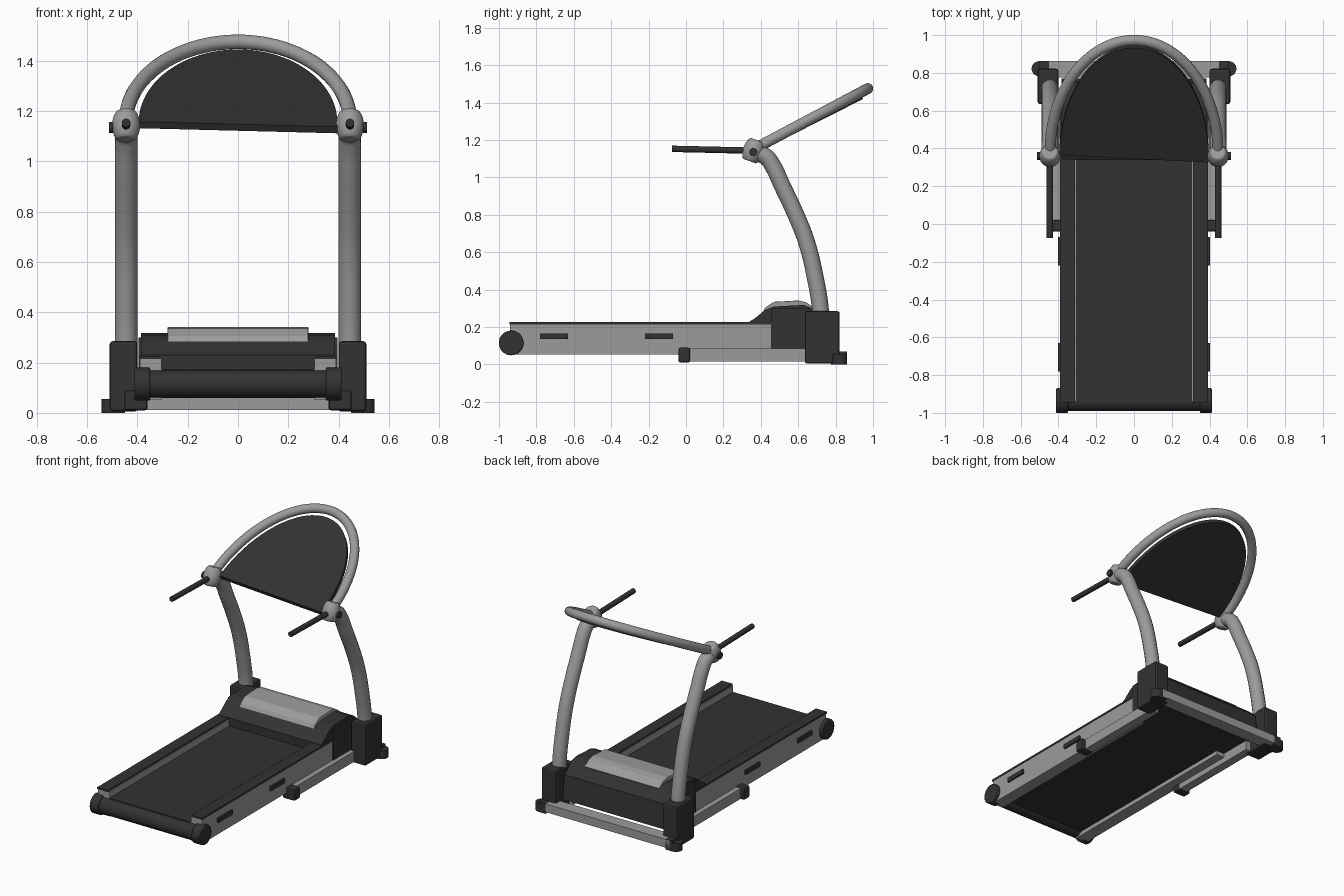
import bpy, bmesh, math
from mathutils import Vector

if "Cube" in bpy.data.objects:
    bpy.data.objects.remove(bpy.data.objects["Cube"])


def material(name, v):
    m = bpy.data.materials.new(name)
    m.diffuse_color = (v, v, v, 1)
    m.use_nodes = True
    m.node_tree.nodes["Principled BSDF"].inputs["Base Color"].default_value = m.diffuse_color
    return m


DARK = material("charcoal", 0.032)
GREY = material("satin grey", 0.33)


def finish(ob, mat, smooth=False, bevel=0):
    ob.data.materials.clear()
    ob.data.materials.append(mat)
    if bevel:
        b = ob.modifiers.new("soft edges", 'BEVEL')
        b.width, b.segments = bevel, 2
    if smooth:
        bpy.ops.object.select_all(action='DESELECT')
        ob.select_set(True)
        bpy.context.view_layer.objects.active = ob
        bpy.ops.object.shade_smooth_by_angle(angle=math.radians(40))
    return ob


def box(name, x, y, z, mat, bevel=0):
    """Box from (min, max) ranges."""
    bpy.ops.mesh.primitive_cube_add(size=1, location=[sum(r) / 2 for r in (x, y, z)])
    ob = bpy.context.object
    ob.name = name
    ob.scale = [r[1] - r[0] for r in (x, y, z)]
    bpy.ops.object.transform_apply(location=False, rotation=False, scale=True)
    return finish(ob, mat, bevel=bevel)


def side_box(name, x, y, z, mat, bevel=0):
    """Same box on the left and on the right."""
    for side, s in (("left", -1), ("right", 1)):
        box(f"{name}_{side}", sorted((x[0] * s, x[1] * s)), y, z, mat, bevel)


def rod(name, a, b, r, mat, bevel=0):
    a, b = Vector(a), Vector(b)
    bpy.ops.mesh.primitive_cylinder_add(vertices=32, radius=r, depth=(b - a).length,
                                        location=(a + b) / 2)
    ob = bpy.context.object
    ob.name = name
    ob.rotation_euler = (b - a).to_track_quat('Z', 'Y').to_euler()
    return finish(ob, mat, True, bevel)


def tube(name, pts, r, mat):
    cu = bpy.data.curves.new(name, 'CURVE')
    cu.dimensions = '3D'
    cu.bevel_depth, cu.bevel_resolution = r, 6
    cu.use_fill_caps = True
    cu.resolution_u = 8
    sp = cu.splines.new('BEZIER')
    sp.bezier_points.add(len(pts) - 1)
    for bp, p in zip(sp.bezier_points, pts):
        bp.co = p
        bp.handle_left_type = bp.handle_right_type = 'AUTO'
    ob = bpy.data.objects.new(name, cu)
    bpy.context.collection.objects.link(ob)
    bpy.ops.object.select_all(action='DESELECT')
    ob.select_set(True)
    bpy.context.view_layer.objects.active = ob
    bpy.ops.object.convert(target='MESH')
    return finish(bpy.context.object, mat, True)


def prism(name, pts, offset, mat, bevel=0):
    """Planar outline pushed along an offset vector."""
    bm = bmesh.new()
    f = bm.faces.new([bm.verts.new(p) for p in pts])
    g = bmesh.ops.extrude_face_region(bm, geom=[f])["geom"]
    bmesh.ops.translate(bm, vec=offset, verts=[v for v in g if isinstance(v, bmesh.types.BMVert)])
    bmesh.ops.recalc_face_normals(bm, faces=bm.faces)
    me = bpy.data.meshes.new(name)
    bm.to_mesh(me)
    bm.free()
    ob = bpy.data.objects.new(name, me)
    bpy.context.collection.objects.link(ob)
    return finish(ob, mat, bevel=bevel)


# Running deck
box("running_belt", (-0.31, 0.31), (-0.94, 0.62), (0.08, 0.175), DARK)
side_box("deck_rail", (0.305, 0.39), (-0.94, 0.46), (0.052, 0.217), GREY)
side_box("foot_strip", (0.312, 0.393), (-0.945, 0.46), (0.215, 0.227), DARK)
for i, y in enumerate((-0.705, -0.145)):
    side_box(f"rail_slot_{i}", (0.385, 0.402), (y - 0.075, y + 0.075), (0.135, 0.165), DARK)

# Front roller with end caps
rod("roller", (-0.35, -0.935, 0.115), (0.35, -0.935, 0.115), 0.055, DARK)
for s in (-1, 1):
    rod("roller_cap", (s * 0.35, -0.935, 0.115), (s * 0.412, -0.935, 0.115), 0.066, DARK, 0.005)

# Motor hood and its cover
hood = [(0.34, 0.08), (0.34, 0.23), (0.37, 0.248), (0.42, 0.29), (0.47, 0.31),
        (0.63, 0.318), (0.69, 0.295), (0.75, 0.24), (0.77, 0.08)]
prism("motor_hood", [(-0.385, y, z) for y, z in hood], (0.77, 0, 0), DARK)
side_box("hood_side", (0.36, 0.395), (0.455, 0.66), (0.085, 0.3), DARK)
cover = [(0.405, 0.27), (0.425, 0.305), (0.47, 0.335), (0.6, 0.342), (0.64, 0.333),
         (0.69, 0.3), (0.66, 0.27)]
prism("hood_cover", [(-0.28, y, z) for y, z in cover], (0.56, 0, 0), GREY, 0.005)

# Base frame
side_box("base_post", (0.4, 0.51), (0.635, 0.822), (0.005, 0.285), DARK, 0.012)
side_box("base_rail", (0.365, 0.425), (-0.01, 0.68), (0.015, 0.085), GREY)
side_box("rail_cap", (0.36, 0.452), (-0.04, 0.022), (0.01, 0.09), DARK, 0.01)
box("rear_crossbar", (-0.48, 0.48), (0.775, 0.862), (0.012, 0.068), GREY)
side_box("rear_foot", (0.45, 0.5), (0.775, 0.862), (0, 0.07), DARK)
for s in (-1, 1):
    rod("foot_pad", (s * 0.502, 0.822, 0), (s * 0.502, 0.822, 0.056), 0.04, DARK)

# Uprights, joints and handles
upright = [(0.722, 0.2), (0.718, 0.3), (0.694, 0.45), (0.646, 0.65), (0.592, 0.79),
           (0.51, 0.965), (0.465, 1.06), (0.43, 1.108), (0.37, 1.135)]
for s, side in ((-1, "left"), (1, "right")):
    x = s * 0.445
    tube(f"upright_{side}", [(x, y, z) for y, z in upright], 0.045, GREY)
    bpy.ops.mesh.primitive_uv_sphere_add(segments=32, ring_count=24, radius=0.056,
                                         location=(x, 0.36, 1.143))
    joint = bpy.context.object
    joint.name = f"joint_{side}"
    for v in joint.data.vertices:      # barrel with flattened ends
        v.co.z = max(-0.042, min(0.042, v.co.z)) * 1.42
    joint.rotation_euler.x = math.radians(-20)
    finish(joint, GREY, True)
    rod(f"handle_{side}", (x, -0.075, 1.153), (x, 0.36, 1.143), 0.017, DARK)
    rod(f"joint_pin_{side}", (x, 0.36, 1.135), (s * 0.513, 0.36, 1.135), 0.022, DARK)

# Console arch and the panel inside it
base, rise = Vector((0, 0.375, 1.158)), Vector((0, 0.597, 0.317))
arc = [math.pi * i / 20 for i in range(21)]
tube("console_arch", [base + Vector((0.445 * math.cos(a), 0, 0)) + rise * math.sin(a)
                      for a in arc], 0.029, GREY)
p0, up = Vector((0, 0.36, 1.155)), Vector((0, 0.573, 0.29))
arc = [math.pi * i / 40 for i in range(41)]
outline = [p0 + Vector((0.395 * math.cos(a), 0, 0)) + up * math.sin(a) for a in arc]
outline[0] -= up * 0.06
outline[-1] += up * 0.01
prism("console_panel", outline, (0, 0.013, -0.026), DARK)
